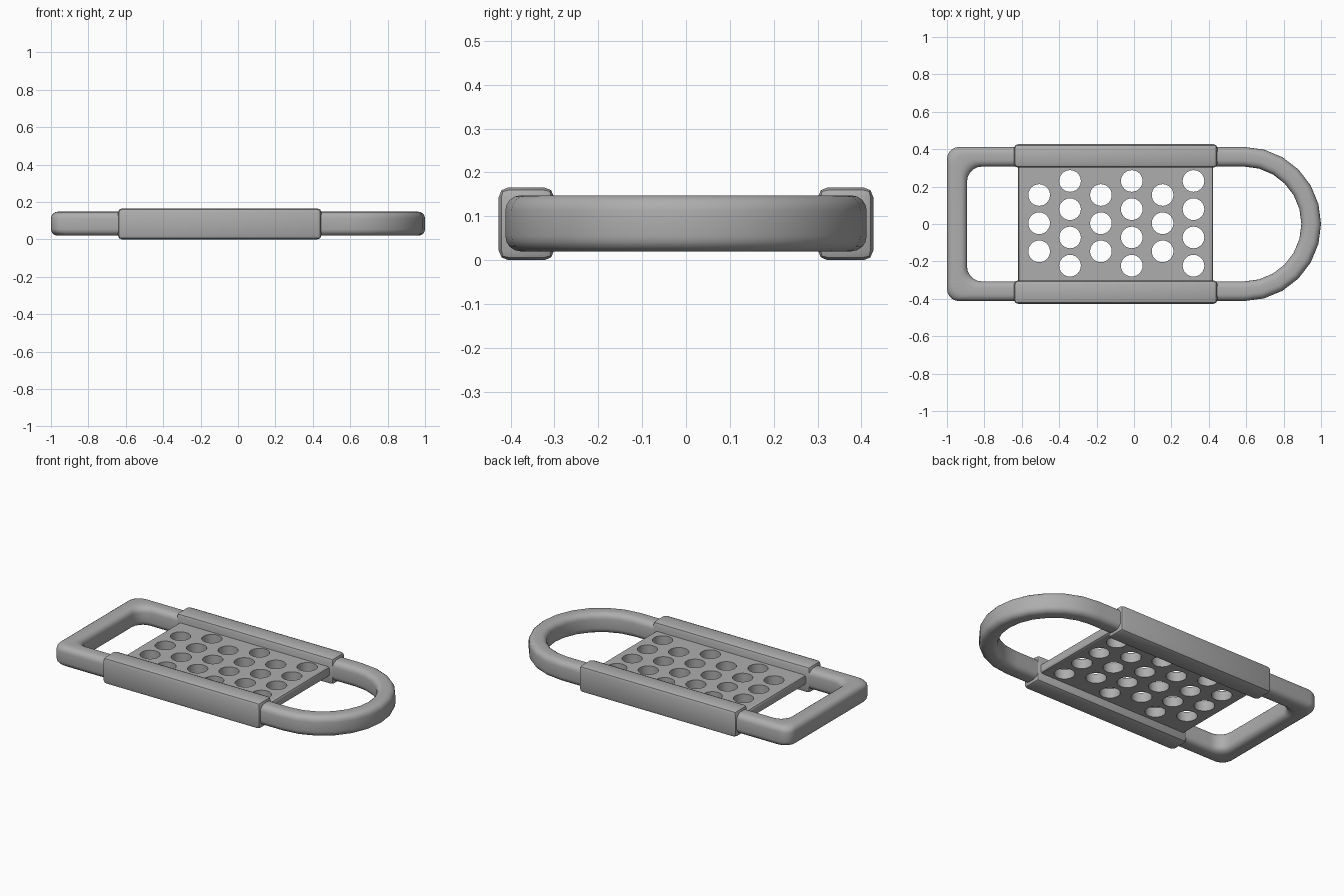
import bpy, bmesh
from math import cos, sin, radians
from mathutils import Matrix, Vector

if "Cube" in bpy.data.objects:
    bpy.data.objects.remove(bpy.data.objects["Cube"])

grey = bpy.data.materials.new("dark_grey")
grey.diffuse_color = (0.42, 0.42, 0.42, 1)
grey.use_nodes = True
grey.node_tree.nodes["Principled BSDF"].inputs["Base Color"].default_value = grey.diffuse_color


def new_object(name, bm, angle=40):
    bmesh.ops.recalc_face_normals(bm, faces=bm.faces)
    mesh = bpy.data.meshes.new(name)
    bm.to_mesh(mesh)
    bm.free()
    mesh.materials.append(grey)
    ob = bpy.data.objects.new(name, mesh)
    bpy.context.collection.objects.link(ob)
    smooth(ob, angle)
    return ob


def smooth(ob, angle):
    bpy.ops.object.select_all(action='DESELECT')
    bpy.context.view_layer.objects.active = ob
    ob.select_set(True)
    bpy.ops.object.shade_smooth_by_angle(angle=radians(angle))


def arc(cx, cy, r, a0, a1, n):
    step = (a1 - a0) / n
    return [Vector((cx + r * cos(radians(a0 + i * step)),
                    cy + r * sin(radians(a0 + i * step)))) for i in range(n + 1)]


def outline(left, half, r):
    # D-shaped loop: round right end, filleted corners on the left
    return (arc(0.588, 0, half, -90, 90, 12)
            + arc(left + r, half - r, r, 90, 180, 5)
            + arc(left + r, -half + r, r, 180, 270, 5))


def box(name, lo, hi, bevel, segments):
    lo, hi = Vector(lo), Vector(hi)
    bm = bmesh.new()
    bmesh.ops.create_cube(bm, size=1, matrix=Matrix.Translation((lo + hi) / 2)
                          @ Matrix.Diagonal((*(hi - lo), 1)))
    bmesh.ops.bevel(bm, geom=bm.edges[:], offset=bevel, segments=segments,
                    profile=0.5, affect='EDGES')
    return new_object(name, bm)


# Tubular frame: rounded section swept between the inner and outer outlines
W, Z0, Z1, R = 0.105, 0.02, 0.148, 0.035
outer, inner = outline(-1.0, 0.412, 0.065), outline(-0.893, 0.412 - W, 0.08)
section = []
for cx, cz, a in ((W - R, Z1 - R, 0), (R, Z1 - R, 90), (R, Z0 + R, 180), (W - R, Z0 + R, 270)):
    section += arc(cx, cz, R, a, a + 90, 4)
bm = bmesh.new()
rings = [[bm.verts.new((*i.lerp(o, s.x / W), s.y)) for s in section]
         for o, i in zip(outer, inner)]
for k, ring in enumerate(rings):
    nxt = rings[(k + 1) % len(rings)]
    for j in range(len(section)):
        m = (j + 1) % len(section)
        bm.faces.new((ring[j], ring[m], nxt[m], nxt[j]))
new_object("frame", bm)

# Side sleeves
for side, y0, y1 in (("back", 0.301, 0.427), ("front", -0.427, -0.301)):
    box(side + "_sleeve", (-0.642, y0, 0), (0.446, y1, 0.166), 0.022, 2)

# Perforated plate with staggered holes
plate = box("perforated_plate", (-0.62, -0.33, 0.052), (0.423, 0.33, 0.112), 0.014, 2)
bm = bmesh.new()
for col in range(6):
    x = -0.507 + col * 0.165
    rows = (-0.223, -0.072, 0.079, 0.23) if col % 2 else (-0.146, 0.004, 0.155)
    for y in rows:
        bmesh.ops.create_cone(bm, cap_ends=True, segments=24, radius1=0.058,
                              radius2=0.058, depth=0.2,
                              matrix=Matrix.Translation((x, y, 0.08)))
cutter = new_object("hole_cutter", bm)
cutter.hide_render = True
mod = plate.modifiers.new("holes", 'BOOLEAN')
mod.operation, mod.solver, mod.object = 'DIFFERENCE', 'EXACT', cutter
bpy.context.view_layer.objects.active = plate
bpy.ops.object.modifier_apply(modifier=mod.name)
bpy.data.objects.remove(cutter)
smooth(plate, 20)
